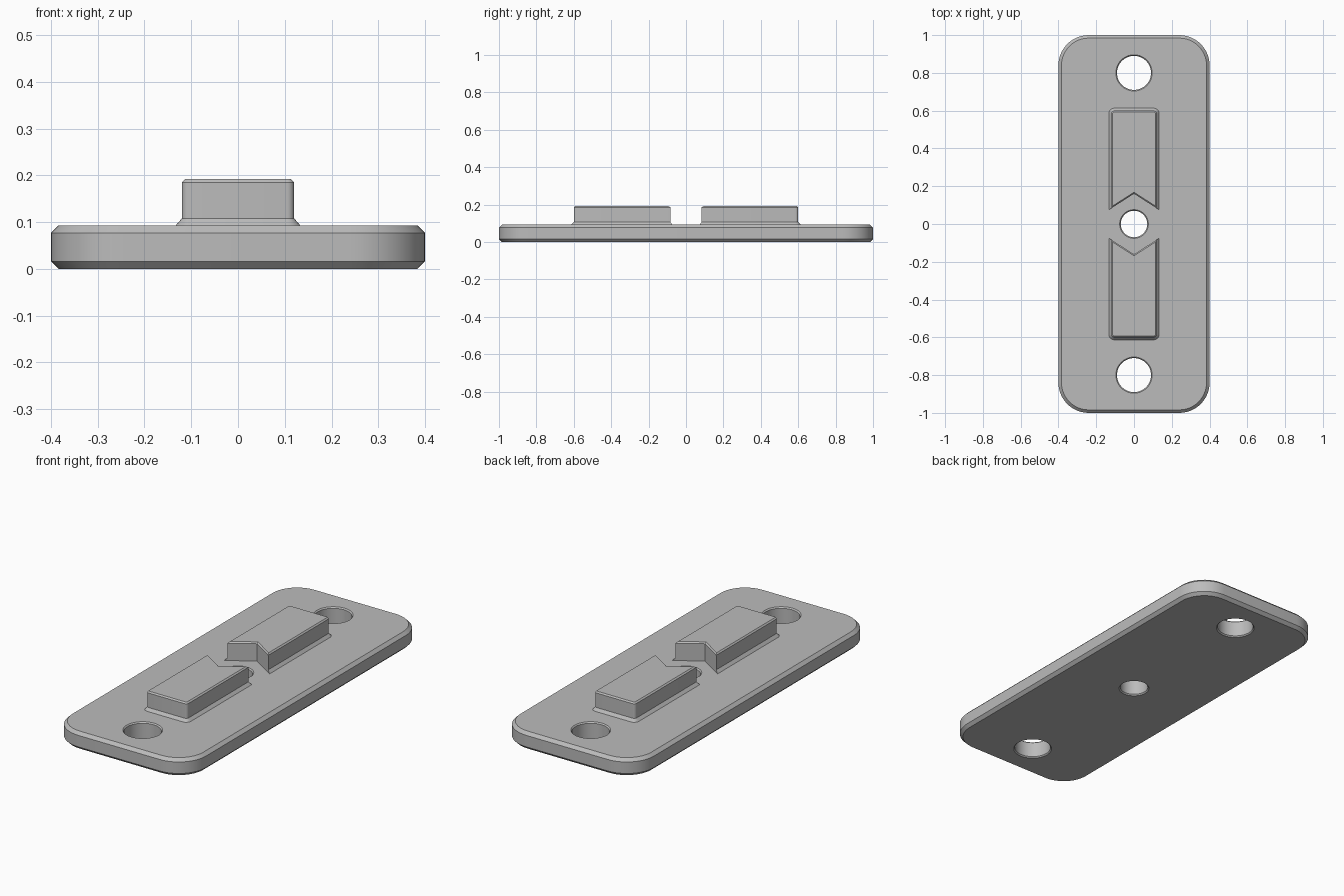
import bpy, bmesh
from math import sin, cos, pi, radians

cube = bpy.data.objects.get("Cube")
if cube:
    bpy.data.objects.remove(cube)

gray = bpy.data.materials.new("light_gray")
gray.use_nodes = True
COLOR = (0.5, 0.5, 0.5, 1)
gray.diffuse_color = COLOR
gray.node_tree.nodes["Principled BSDF"].inputs["Base Color"].default_value = COLOR


def arc(cx, cy, r, start, end, steps):
    return [(cx + r * cos(start + (end - start) * i / steps),
             cy + r * sin(start + (end - start) * i / steps)) for i in range(steps + 1)]


def loft(bm, rings):
    """Join (outline, z) rings with side walls; return the bottom and top rings."""
    loops = [[bm.verts.new((x, y, z)) for x, y in pts] for pts, z in rings]
    for a, b in zip(loops, loops[1:]):
        for i in range(len(a)):
            j = (i + 1) % len(a)
            bm.faces.new((a[i], a[j], b[j], b[i]))
    return loops[0], loops[-1]


def cap(bm, loops):
    """Fill an outline, leaving any inner loops open as holes."""
    edges = [bm.edges.get((l[i - 1], l[i])) for l in loops for i in range(len(l))]
    bmesh.ops.triangle_fill(bm, use_beauty=True, use_dissolve=False, edges=edges)


def finish(bm, name):
    bmesh.ops.recalc_face_normals(bm, faces=bm.faces)
    mesh = bpy.data.meshes.new(name)
    bm.to_mesh(mesh)
    bm.free()
    mesh.materials.append(gray)
    obj = bpy.data.objects.new(name, mesh)
    bpy.context.collection.objects.link(obj)
    bpy.ops.object.select_all(action="DESELECT")
    obj.select_set(True)
    bpy.context.view_layer.objects.active = obj
    bpy.ops.object.shade_smooth_by_angle(angle=radians(25))


# Base plate: chamfered rounded slab with three chamfered through holes
def plate_outline(inset):
    r, x, y = 0.16, 0.24, 0.84
    pts = []
    for k, (sx, sy) in enumerate([(1, 1), (-1, 1), (-1, -1), (1, -1)]):
        pts += arc(sx * x, sy * y, r - inset, k * pi / 2, (k + 1) * pi / 2, 12)
    return pts


bm = bmesh.new()
T, C, H = 0.093, 0.016, 0.006   # thickness, rim chamfer, hole chamfer
ends = [loft(bm, [(plate_outline(C), 0), (plate_outline(0), C),
                  (plate_outline(0), T - C), (plate_outline(C), T)])]
for y, r in [(-0.8, 0.09), (0, 0.07), (0.8, 0.09)]:
    ends.append(loft(bm, [(arc(0, y, r + d, 0, 2 * pi, 48)[:-1], z)
                          for d, z in [(H, 0), (0, H), (0, T - H), (H, T)]]))
for side in (0, 1):
    cap(bm, [e[side] for e in ends])
finish(bm, "base_plate")


# Raised blocks: notched inner end, flared foot, chamfered top
def block_outline(side, w, outer, r, shift):
    tip = 0.16 + shift
    pts = arc(w - r, outer - r, r, 0, pi / 2, 5) + arc(r - w, outer - r, r, pi / 2, pi, 5)
    pts += [(-w, tip - w * 0.64), (0, tip), (w, tip - w * 0.64)]
    return [(x, side * y) for x, y in pts]


for name, side in [("front_block", -1), ("back_block", 1)]:
    bm = bmesh.new()
    rings = [(0.135, 0.615, 0.03, 0, T - 0.002), (0.12, 0.6, 0.015, 0, 0.108),
             (0.12, 0.6, 0.015, 0, 0.185), (0.113, 0.593, 0.008, 0.008, 0.192)]
    for loop in loft(bm, [(block_outline(side, *g[:4]), g[4]) for g in rings]):
        cap(bm, [loop])
    finish(bm, name)
